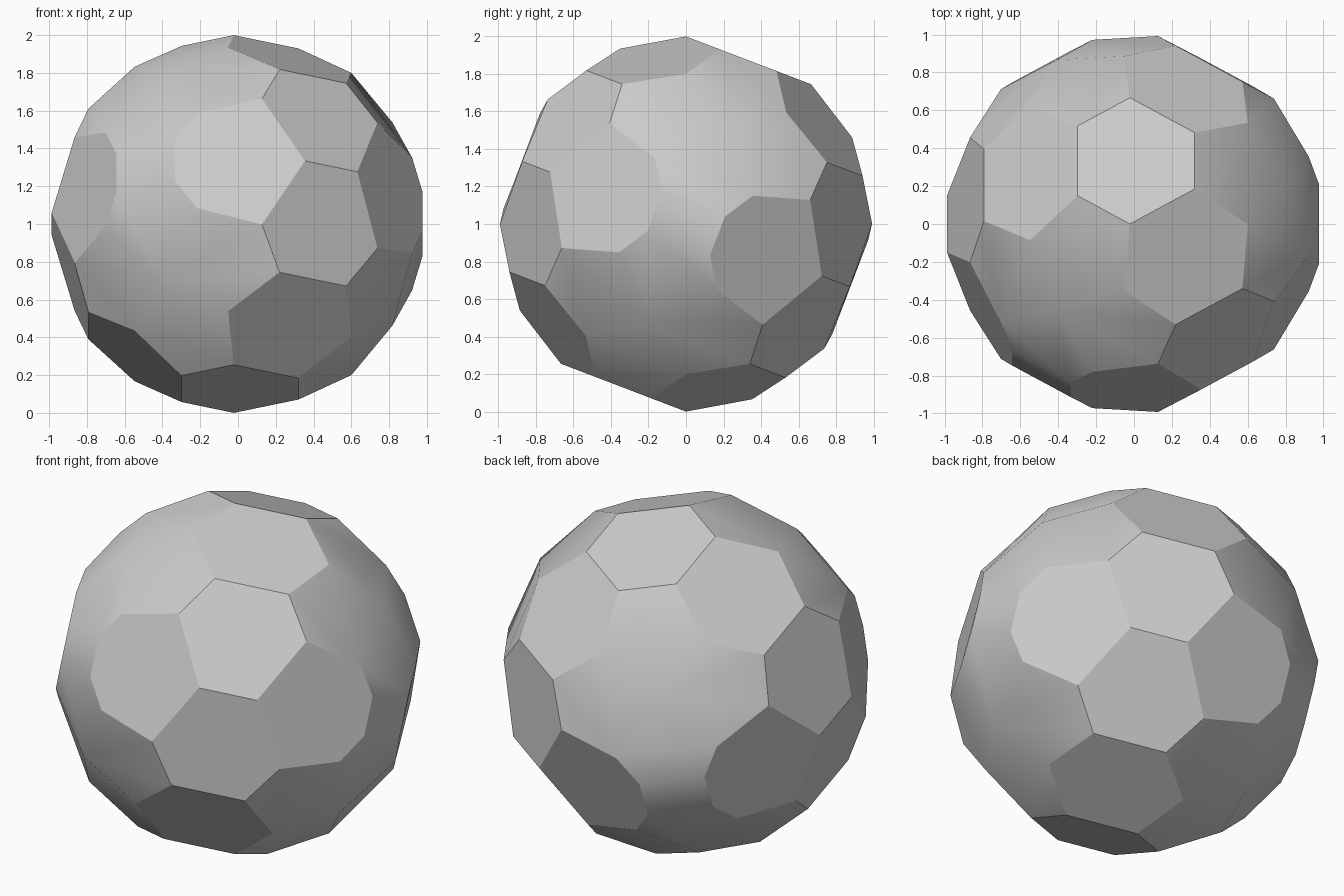
import bpy, bmesh, math
from mathutils import Matrix, Vector

if "Cube" in bpy.data.objects:
    bpy.data.objects.remove(bpy.data.objects["Cube"])

# Corner types of a three-fold symmetric ball: (azimuth in degrees, height along its axis)
CORNERS = [
    (26.5, 0.934),   # cap hexagon
    (25.5, 0.747),   # outer ends of the cap's spokes
    (45.6, 0.575),   # lower edge of the shoulder hexagons
    (37.8, 0.356),   # sides of the belt hexagons
    (16.8, 0.268),   # ends of the side faces
    (50.8, 0.0),     # equator edges
    (10.4, 0.11),    # small side rectangles
    (0.0, 0.577),    # points where four faces meet
]

# The axis leans back from vertical
tilt = Matrix.Rotation(-math.atan2(0.357, 0.934), 3, 'X')

bm = bmesh.new()
for azimuth, height in CORNERS:
    radius = math.sqrt(1 - height * height)
    for turn in (0, 120, 240):
        for side in ((1, -1) if azimuth else (1,)):
            for half in ((1, -1) if height else (1,)):
                a = math.radians(turn + side * azimuth)
                p = Vector((radius * math.cos(a), radius * math.sin(a), half * height))
                bm.verts.new(tilt @ p + Vector((0, 0, 1)))

# Skin the corners and merge the flat triangles into polygons
bmesh.ops.convex_hull(bm, input=bm.verts[:])
bmesh.ops.dissolve_limit(bm, angle_limit=math.radians(7),
                         verts=bm.verts[:], edges=bm.edges[:])
bmesh.ops.recalc_face_normals(bm, faces=bm.faces[:])

mesh = bpy.data.meshes.new("faceted_ball")
bm.to_mesh(mesh)
bm.free()
ball = bpy.data.objects.new("faceted_ball", mesh)
bpy.context.collection.objects.link(ball)

# Plain grey
grey = bpy.data.materials.new("light_grey")
grey.diffuse_color = (0.6, 0.6, 0.6, 1)
grey.use_nodes = True
grey.node_tree.nodes["Principled BSDF"].inputs["Base Color"].default_value = grey.diffuse_color
mesh.materials.append(grey)

# Soft shading across shallow edges
bpy.context.view_layer.objects.active = ball
ball.select_set(True)
bpy.ops.object.shade_smooth_by_angle(angle=math.radians(30))
